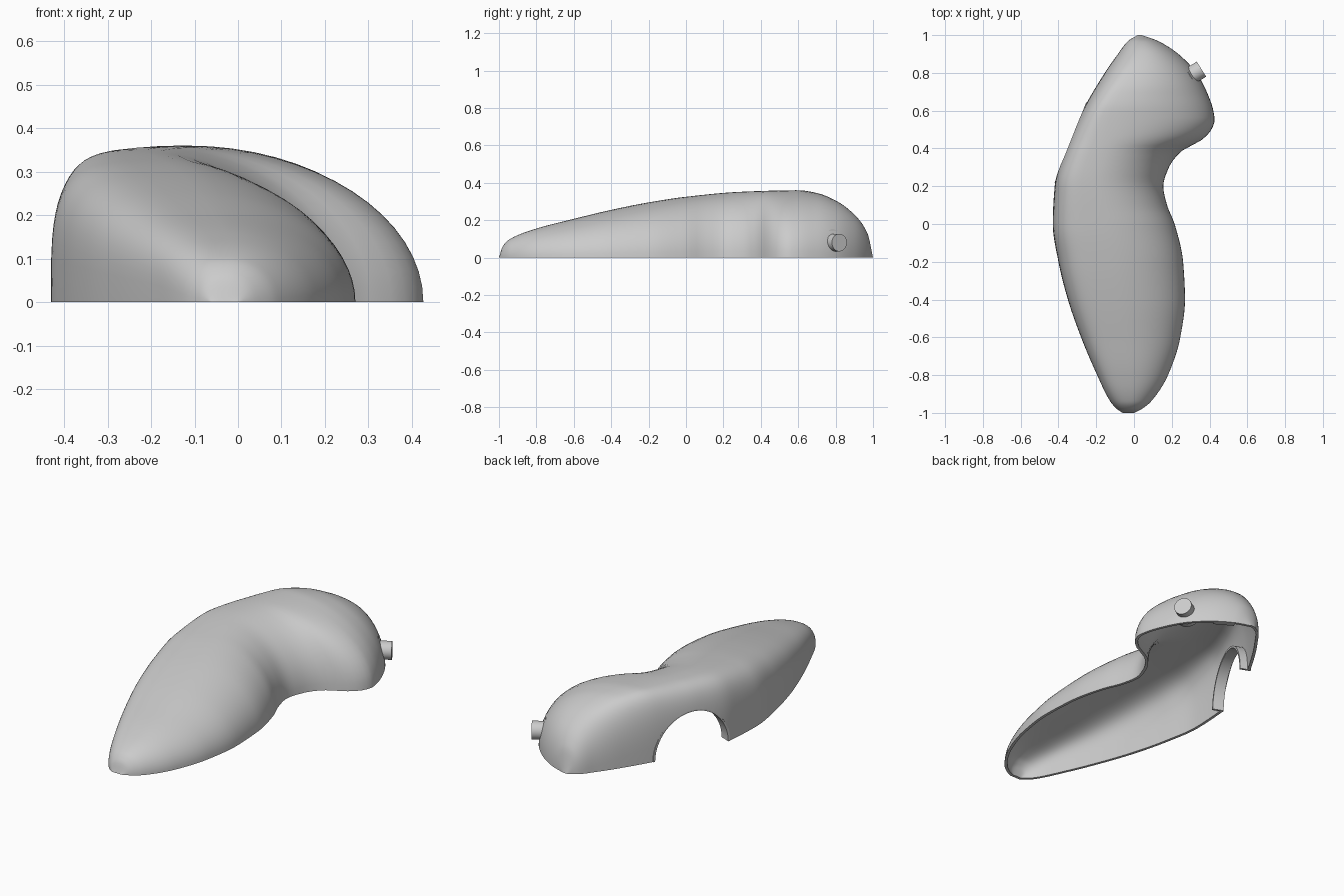
import bpy
import bmesh
from math import sin, cos, pi
from mathutils import Vector

cube = bpy.data.objects.get("Cube")
if cube:
    bpy.data.objects.remove(cube)

# One plain grey plastic for every part
plastic = bpy.data.materials.new("grey plastic")
plastic.use_nodes = True
GREY = (0.6, 0.6, 0.6, 1)
plastic.diffuse_color = GREY
plastic.node_tree.nodes["Principled BSDF"].inputs["Base Color"].default_value = GREY


def make_object(name, bm, floor=True):
    """Turn a bmesh into an object, keeping it above the ground."""
    if floor:
        for v in bm.verts:
            v.co.z = max(v.co.z, 0)
    mesh = bpy.data.meshes.new(name)
    bm.to_mesh(mesh)
    bm.free()
    obj = bpy.data.objects.new(name, mesh)
    bpy.context.collection.objects.link(obj)
    mesh.materials.append(plastic)
    return obj


def select_only(obj):
    bpy.ops.object.select_all(action="DESELECT")
    bpy.context.view_layer.objects.active = obj
    obj.select_set(True)


def apply_modifiers(obj):
    select_only(obj)
    for modifier in list(obj.modifiers):
        bpy.ops.object.modifier_apply(modifier=modifier.name)


def smooth_curve(points):
    """Monotone cubic interpolation through (position, value) pairs."""
    xs, vs = zip(*points)
    last = len(xs) - 1
    slopes = [(vs[i + 1] - vs[i]) / (xs[i + 1] - xs[i]) for i in range(last)]
    tangents = [slopes[0]]
    for a, b in zip(slopes, slopes[1:]):
        tangents.append(2 * a * b / (a + b) if a * b > 0 else 0)
    tangents.append(slopes[-1])

    def value(x):
        i = 0
        while i < last - 1 and x > xs[i + 1]:
            i += 1
        width = xs[i + 1] - xs[i]
        t = min(max((x - xs[i]) / width, 0), 1)
        s = 1 - t
        return (vs[i] * (1 + 2 * t) * s * s + tangents[i] * width * t * s * s
                + vs[i + 1] * (3 - 2 * t) * t * t - tangents[i + 1] * width * t * t * s)
    return value


def cylinder(name, centre, axis, radius, depth, floor=True):
    """Round bar centred on a point and turned along an axis."""
    bm = bmesh.new()
    bmesh.ops.create_cone(bm, cap_ends=True, segments=48, radius1=radius,
                          radius2=radius, depth=depth)
    turn = Vector(axis).to_track_quat("Z", "Y").to_matrix().to_4x4()
    bmesh.ops.transform(bm, matrix=turn, verts=bm.verts)
    bmesh.ops.translate(bm, vec=Vector(centre), verts=bm.verts)
    return make_object(name, bm, floor)


# Plan outline and height of the housing along its length
left_edge = smooth_curve([
    (-1, -.06), (-.98, -.09), (-.94, -.125), (-.8, -.195), (-.6, -.28), (-.4, -.35),
    (-.2, -.4), (0, -.43), (.2, -.42), (.4, -.36), (.6, -.272), (.8, -.155),
    (.9, -.085), (.97, -.03), (1, .02)])
right_edge = smooth_curve([
    (-1, 0), (-.98, .04), (-.94, .09), (-.8, .18), (-.6, .245), (-.4, .27), (-.2, .26),
    (0, .215), (.1, .175), (.2, .155), (.3, .185), (.38, .245), (.45, .365), (.5, .41),
    (.55, .427), (.6, .42), (.7, .385), (.8, .33), (.9, .235), (.97, .125), (1, .04)])
height = smooth_curve([
    (-1, 0), (-.98, .06), (-.94, .1), (-.8, .155), (-.6, .207), (-.4, .255), (-.2, .295),
    (0, .325), (.3, .352), (.6, .36), (.7, .345), (.8, .305), (.9, .23), (.97, .13), (1, 0)])
crest = smooth_curve([(-1, .5), (-.6, .42), (0, .4), (.3, .33), (.6, .22), (.8, .3), (1, .5)])
squareness = smooth_curve([(-1, 2.2), (-.8, 3.5), (0, 4), (.4, 3.8), (.7, 3), (1, 2.2)])

# Housing: lofted sections with a steep left wall and a rounded right flank
ROWS, HALF = 110, 16
bm = bmesh.new()
rows = []
for r in range(ROWS + 1):
    y = -cos(pi * r / ROWS)
    left, right, top = left_edge(y), right_edge(y), height(y)
    ridge = left + crest(y) * (right - left)
    row = []
    for i in range(2 * HALF + 1):
        a = pi * i / (2 * HALF)
        power = 2 / squareness(y) if i < HALF else 1
        reach = ridge - left if i < HALF else right - ridge
        across = max(abs(cos(a)), 1e-6) ** power
        side = -1 if i < HALF else 1
        z = top * max(sin(a), 0) ** power if 0 < i < 2 * HALF else 0
        row.append(bm.verts.new((ridge + side * reach * across, y, z)))
    rows.append(row)
for low, high in zip(rows, rows[1:]):
    for i in range(2 * HALF):
        bm.faces.new((low[i], low[i + 1], high[i + 1], high[i]))
housing = make_object("housing", bm)
wall = housing.modifiers.new("wall", "SOLIDIFY")
wall.thickness = 0.015
wall.offset = -1
apply_modifiers(housing)
for v in housing.data.vertices:
    v.co.z = max(v.co.z, 0)

# Arched opening through the left wall
arch_centre = Vector((-.333, .43, 0))
arch_axis = Vector((-.93, .365, 0)).normalized()
ARCH = 0.225
cutter = cylinder("arch_cutter", arch_centre, arch_axis, ARCH, 0.3, floor=False)
cutter.hide_render = True
cut = housing.modifiers.new("arch", "BOOLEAN")
cut.operation = "DIFFERENCE"
cut.solver = "EXACT"
cut.object = cutter
apply_modifiers(housing)
bpy.data.objects.remove(cutter)

# Arch rim: half ring lining the opening
bm = bmesh.new()
along = Vector((-arch_axis.y, arch_axis.x, 0))
rings = []
for i in range(33):
    a = pi * i / 32
    ray = along * cos(a) + Vector((0, 0, sin(a)))
    rings.append([bm.verts.new(arch_centre + ray * radius + arch_axis * depth)
                  for radius, depth in ((ARCH - .008, .004), (ARCH + .004, .004),
                                        (ARCH + .004, -.055), (ARCH - .008, -.055))])
for near, far in zip(rings, rings[1:]):
    for k in range(4):
        n = (k + 1) % 4
        bm.faces.new((near[k], near[n], far[n], far[k]))
bm.faces.new(rings[0])
bm.faces.new(rings[-1])
bmesh.ops.recalc_face_normals(bm, faces=bm.faces)
arch_rim = make_object("arch_rim", bm)

# Nozzle with its collar, and a flush plug at the base of the nose
nozzle_axis = Vector((.85, .53, 0)).normalized()
nozzle_tip = Vector((.357, .82, .08))
nozzle = cylinder("nozzle", nozzle_tip - nozzle_axis * .045, nozzle_axis, .047, .09)
collar = cylinder("nozzle_collar", nozzle_tip - nozzle_axis * .083, nozzle_axis, .07, .03)
plug = cylinder("nose_plug", (.165, .925, 0), (.5, .87, 0), .055, .03)

for part in (housing, arch_rim, nozzle, collar, plug):
    select_only(part)
    bpy.ops.object.shade_smooth_by_angle(angle=pi / 5)
